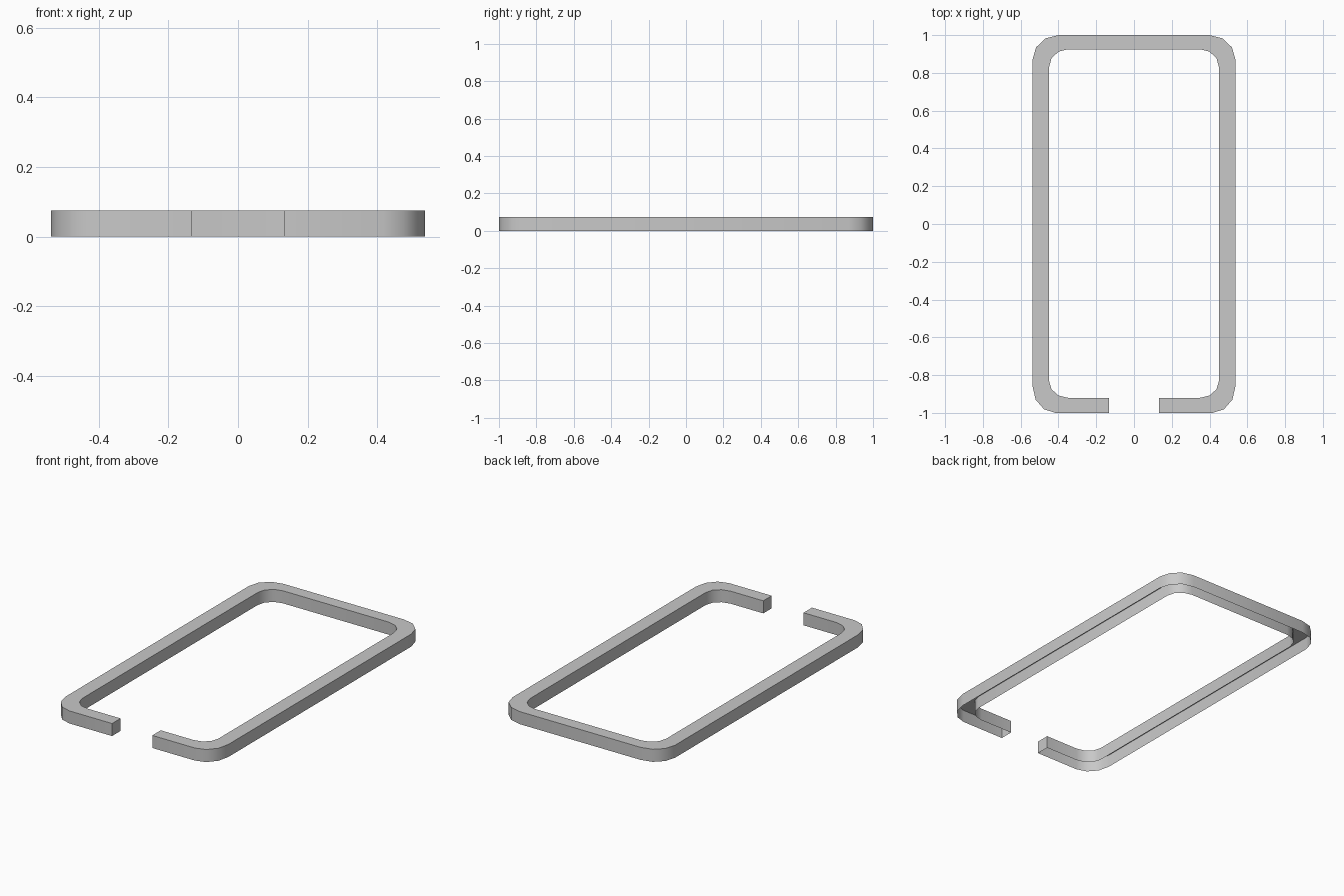
import bpy, bmesh
from math import cos, sin, radians

cube = bpy.data.objects.get("Cube")
if cube:
    bpy.data.objects.remove(cube, do_unlink=True)

HEIGHT = 0.075
GAP = 0.133
STEPS = 3

grey = bpy.data.materials.new("plain grey")
grey.use_nodes = True
colour = (0.58, 0.58, 0.58, 1)
grey.diffuse_color = colour
grey.node_tree.nodes["Principled BSDF"].inputs["Base Color"].default_value = colour


def corner(cx, cy, rx, ry, start):
    """Quarter arc, counterclockwise from the start angle."""
    angles = [radians(start + 90 * i / STEPS) for i in range(STEPS + 1)]
    return [(cx + rx * cos(a), cy + ry * sin(a)) for a in angles]


def outline(front_y, front, back):
    """Open outline from one side of the gap round to the other."""
    half = [(GAP, front_y)] + corner(*front, -90) + corner(*back, 0)
    return half + [(-x, y) for x, y in reversed(half)]


outer = outline(-1.0, (0.415, -0.86, 0.122, 0.14), (0.40, 0.87, 0.137, 0.13))
inner = outline(-0.92, (0.35, -0.83, 0.10, 0.09), (0.35, 0.83, 0.10, 0.095))

# Channel-shaped frame: top, outer wall and inner wall, open underneath
bm = bmesh.new()
section = [(outer, 0), (outer, HEIGHT), (inner, HEIGHT), (inner, 0)]
rails = [[bm.verts.new((x, y, z)) for x, y in pts] for pts, z in section]
for low, high in zip(rails, rails[1:]):
    for i in range(len(outer) - 1):
        bm.faces.new((low[i], low[i + 1], high[i + 1], high[i]))

# Caps at the two ends beside the gap
bm.faces.new([rail[0] for rail in rails])
bm.faces.new([rail[-1] for rail in reversed(rails)])

mesh = bpy.data.meshes.new("open_frame")
bm.to_mesh(mesh)
bm.free()
mesh.materials.append(grey)
frame = bpy.data.objects.new("open_frame", mesh)
bpy.context.collection.objects.link(frame)

# Smooth the rounded corners, keep the rims sharp
bpy.ops.object.select_all(action="DESELECT")
frame.select_set(True)
bpy.context.view_layer.objects.active = frame
bpy.ops.object.shade_smooth_by_angle(angle=radians(40))
